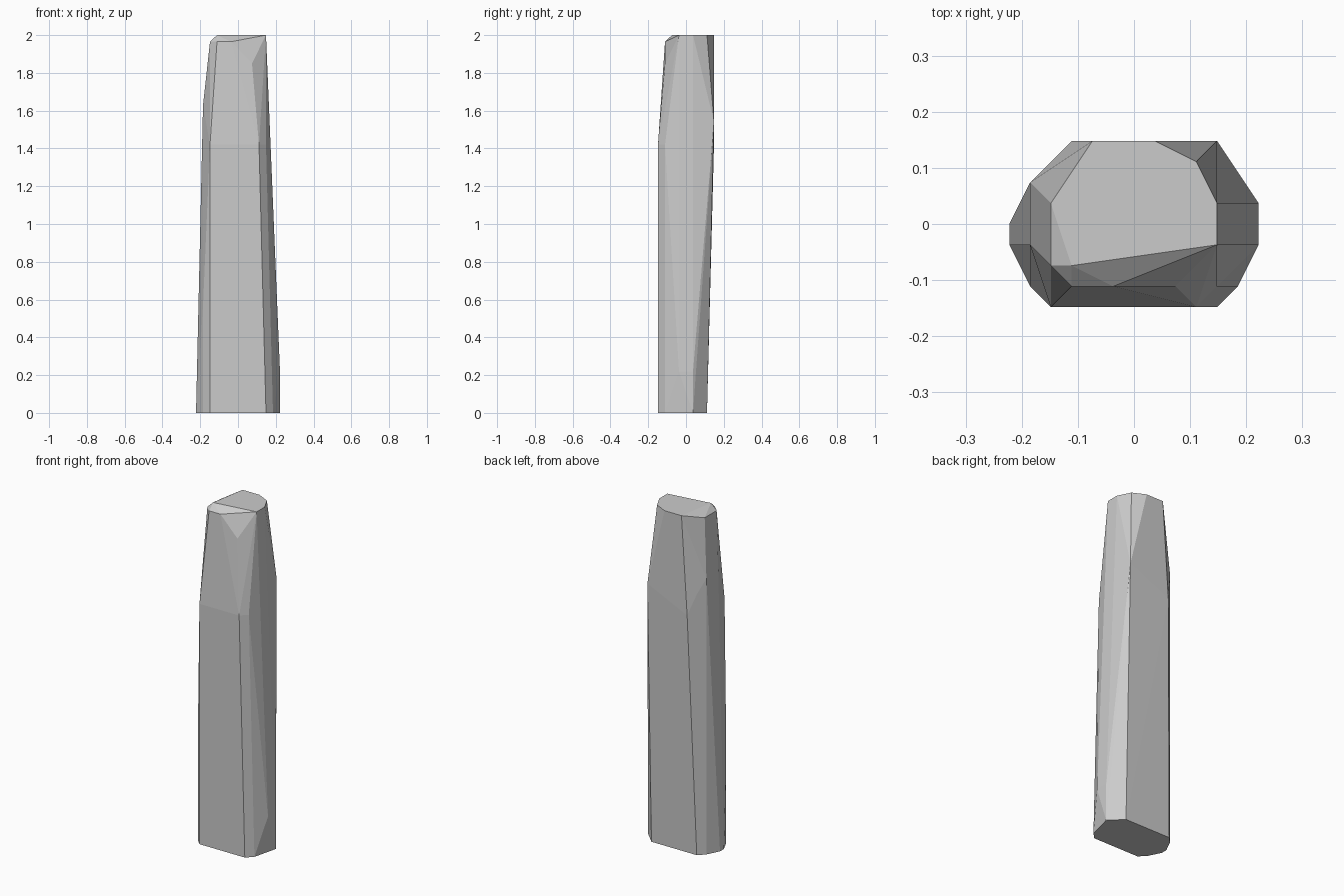
import bpy, bmesh

if "Cube" in bpy.data.objects:
    bpy.data.objects.remove(bpy.data.objects["Cube"])

U = 1 / 27  # the stone is chiselled on a coarse grid

# cross-sections in grid steps: (height, [(x, y), ...])
sections = [
    # foot outline
    (0.0, [(-4, -4), (4, -4), (5, -3), (6, 1), (4, 3), (-4, 3),
           (-5, 2), (-6, 0), (-6, -1), (-5, -3)]),
    # low chips on the sides
    (0.22, [(6, -1), (6, 1)]),
    (0.57, [(-5, -3)]),
    # shoulder where the taper starts
    (1.42, [(-4, -4), (3, -4), (4, -3), (-3, 4)]),
    (1.54, [(4, 4), (-4, 3)]),
    (1.63, [(-5, 1), (-5, -1), (-5, 2)]),
    (1.85, [(2, -3)]),
    # bevelled rim
    (1.965, [(-3, -3), (-1, -3), (-4, -2), (-4, 1)]),
    # top facet
    (2.0, [(-2, 4), (1, 4), (3, 3), (4, 1), (4, -1), (-3, -2)]),
]

# wrap the sections in a faceted convex shell
bm = bmesh.new()
for z, pts in sections:
    for x, y in pts:
        bm.verts.new((x * U, y * U, z))
res = bmesh.ops.convex_hull(bm, input=bm.verts[:])
junk = {g for g in res["geom_interior"] + res["geom_unused"]
        if isinstance(g, bmesh.types.BMVert)}
bmesh.ops.delete(bm, geom=[v for v in junk if v.is_valid], context='VERTS')
bmesh.ops.dissolve_limit(bm, angle_limit=0.01, verts=bm.verts[:], edges=bm.edges[:])
bmesh.ops.recalc_face_normals(bm, faces=bm.faces[:])

mesh = bpy.data.meshes.new("stone_pillar")
bm.to_mesh(mesh)
bm.free()
bpy.context.collection.objects.link(bpy.data.objects.new("stone_pillar", mesh))
